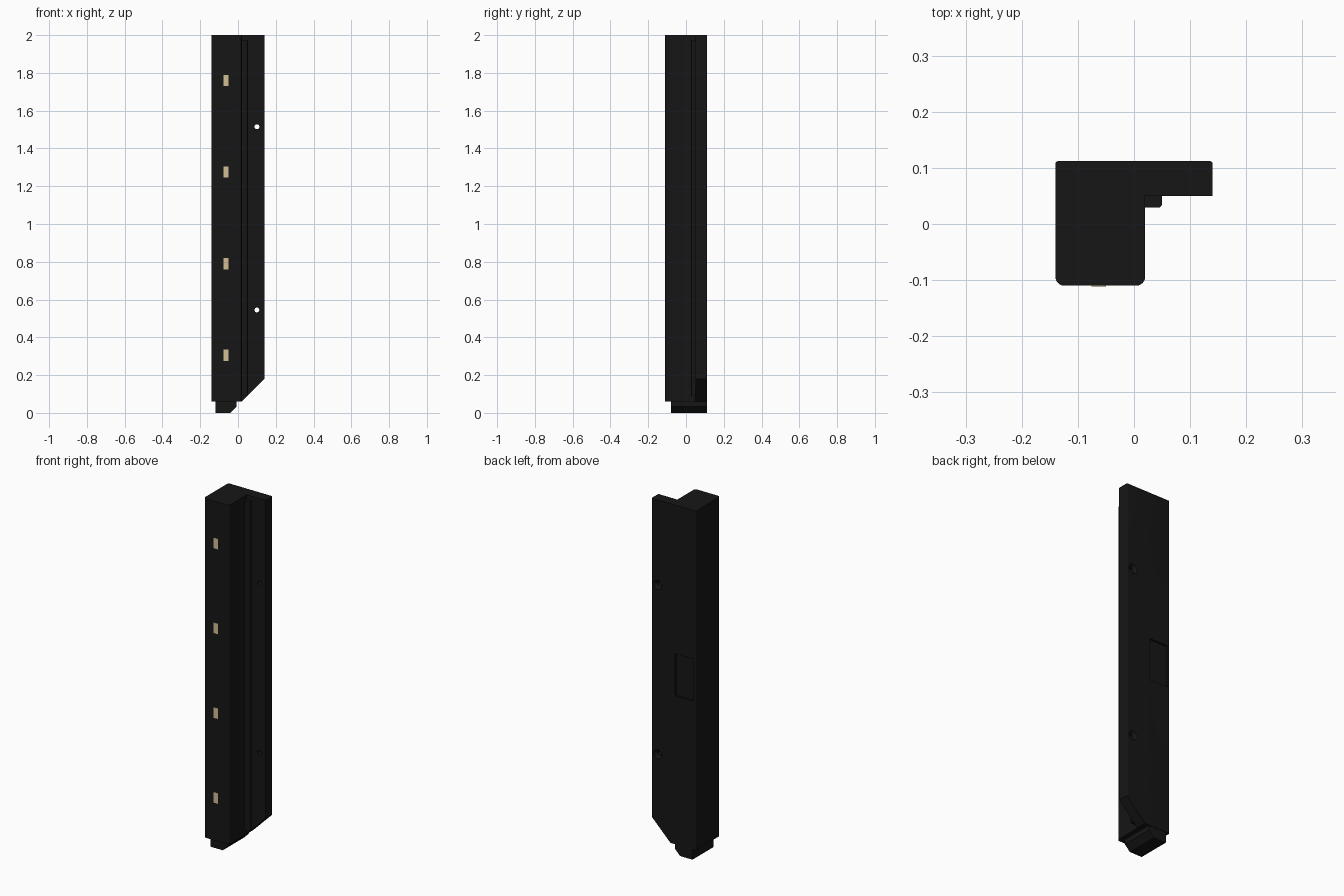
import bpy, bmesh, math
from mathutils import Vector

if "Cube" in bpy.data.objects:
    bpy.data.objects.remove(bpy.data.objects["Cube"])


def material(name, color):
    m = bpy.data.materials.new(name)
    m.diffuse_color = (*color, 1)
    m.use_nodes = True
    m.node_tree.nodes["Principled BSDF"].inputs["Base Color"].default_value = m.diffuse_color
    return m


BLACK = material("black plastic", (0.008, 0.008, 0.008))
TAN = material("tan inlay", (0.65, 0.52, 0.30))


def rounded(points, seg=6):
    """Round the corners of a polygon given as (a, b, radius)."""
    out = []
    n = len(points)
    for i, (a, b, r) in enumerate(points):
        p = Vector((a, b))
        if r == 0:
            out.append(p)
            continue
        u = (Vector(points[i - 1][:2]) - p).normalized()
        v = (Vector(points[(i + 1) % n][:2]) - p).normalized()
        c = p + (u + v) * r          # right-angled corners only
        for k in range(seg + 1):
            t = k / seg * math.pi / 2
            out.append(c - v * r * math.cos(t) - u * r * math.sin(t))
    return out


def prism(name, points, lo, hi, axis="z", mat=BLACK):
    """Extrude an XY profile along z, or an XZ profile along y."""
    bm = bmesh.new()
    place = (lambda p, t: (p[0], p[1], t)) if axis == "z" else (lambda p, t: (p[0], t, p[1]))
    pts = rounded(points)
    face = bm.faces.new([bm.verts.new(place(p, lo)) for p in pts])
    ext = bmesh.ops.extrude_face_region(bm, geom=[face])
    shift = Vector(place((0, 0), hi - lo))
    bmesh.ops.translate(bm, vec=shift, verts=[g for g in ext["geom"] if isinstance(g, bmesh.types.BMVert)])
    bmesh.ops.recalc_face_normals(bm, faces=bm.faces)
    return finish(name, bm, mat)


def finish(name, bm, mat=BLACK):
    me = bpy.data.meshes.new(name)
    bm.to_mesh(me)
    bm.free()
    ob = bpy.data.objects.new(name, me)
    bpy.context.collection.objects.link(ob)
    me.materials.append(mat)
    return ob


def cone_y(name, x, z, y0, y1, r0, r1):
    bm = bmesh.new()
    bmesh.ops.create_cone(bm, cap_ends=True, segments=32, radius1=r0, radius2=r1, depth=y1 - y0)
    for v in bm.verts:
        v.co = (x + v.co.x, (y0 + y1) / 2 + v.co.z, z - v.co.y)
    bmesh.ops.recalc_face_normals(bm, faces=bm.faces)
    return finish(name, bm)


def activate(ob):
    bpy.ops.object.select_all(action="DESELECT")
    ob.select_set(True)
    bpy.context.view_layer.objects.active = ob


def cut(ob, cutter):
    cutter.hide_render = True
    mod = ob.modifiers.new("cut", "BOOLEAN")
    mod.operation = "DIFFERENCE"
    mod.solver = "EXACT"
    mod.object = cutter
    activate(ob)
    bpy.ops.object.modifier_apply(modifier=mod.name)
    bpy.data.objects.remove(cutter)


# L-shaped post with a rear flange
post = prism("post", [(-0.14, -0.11, 0.016), (0.02, -0.11, 0.016), (0.02, 0.05, 0),
                      (0.14, 0.05, 0), (0.14, 0.112, 0.005), (-0.14, 0.112, 0.005)], 0.06, 2.0)

# sloping lower end of the flange
cut(post, prism("slope_cutter", [(0.02, 0.06, 0), (0.0, 0.04, 0), (0.0, 0.0, 0),
                                 (0.3, 0.0, 0), (0.3, 0.34, 0)], -0.2, 0.2, "y"))

# countersunk screw holes
for z in (0.545, 1.515):
    cut(post, cone_y("hole_cutter", 0.10, z, 0.0, 0.2, 0.013, 0.013))
    cut(post, cone_y("countersink_cutter", 0.10, z, 0.092, 0.116, 0.011, 0.029))

# shallow rectangular recess in the back
cut(post, prism("recess_cutter", [(-0.127, 0.91, 0), (-0.01, 0.91, 0),
                                  (-0.01, 1.15, 0), (-0.127, 1.15, 0)], 0.102, 0.2, "y"))

# seal strip in the inner corner
strip = prism("seal_strip", [(0.019, 0.029, 0), (0.05, 0.029, 0.007),
                             (0.05, 0.051, 0), (0.019, 0.051, 0)], 0.09, 1.975)

# foot with a chamfered corner
foot = prism("foot", [(-0.118, 0.06, 0), (-0.118, 0, 0), (-0.04, 0, 0),
                      (-0.007, 0.033, 0), (-0.007, 0.06, 0)], -0.08, 0.11, "y")

# plain tan inlay bars marking each position on the front
for i in range(4):
    z = 0.305 + i * 0.485
    prism(f"marker_{i}", [(-0.076, z - 0.03, 0), (-0.05, z - 0.03, 0),
                          (-0.05, z + 0.03, 0), (-0.076, z + 0.03, 0)], -0.111, -0.105, "y", TAN)

for ob in (post, strip, foot):
    activate(ob)
    bpy.ops.object.shade_smooth_by_angle(angle=math.radians(30))
